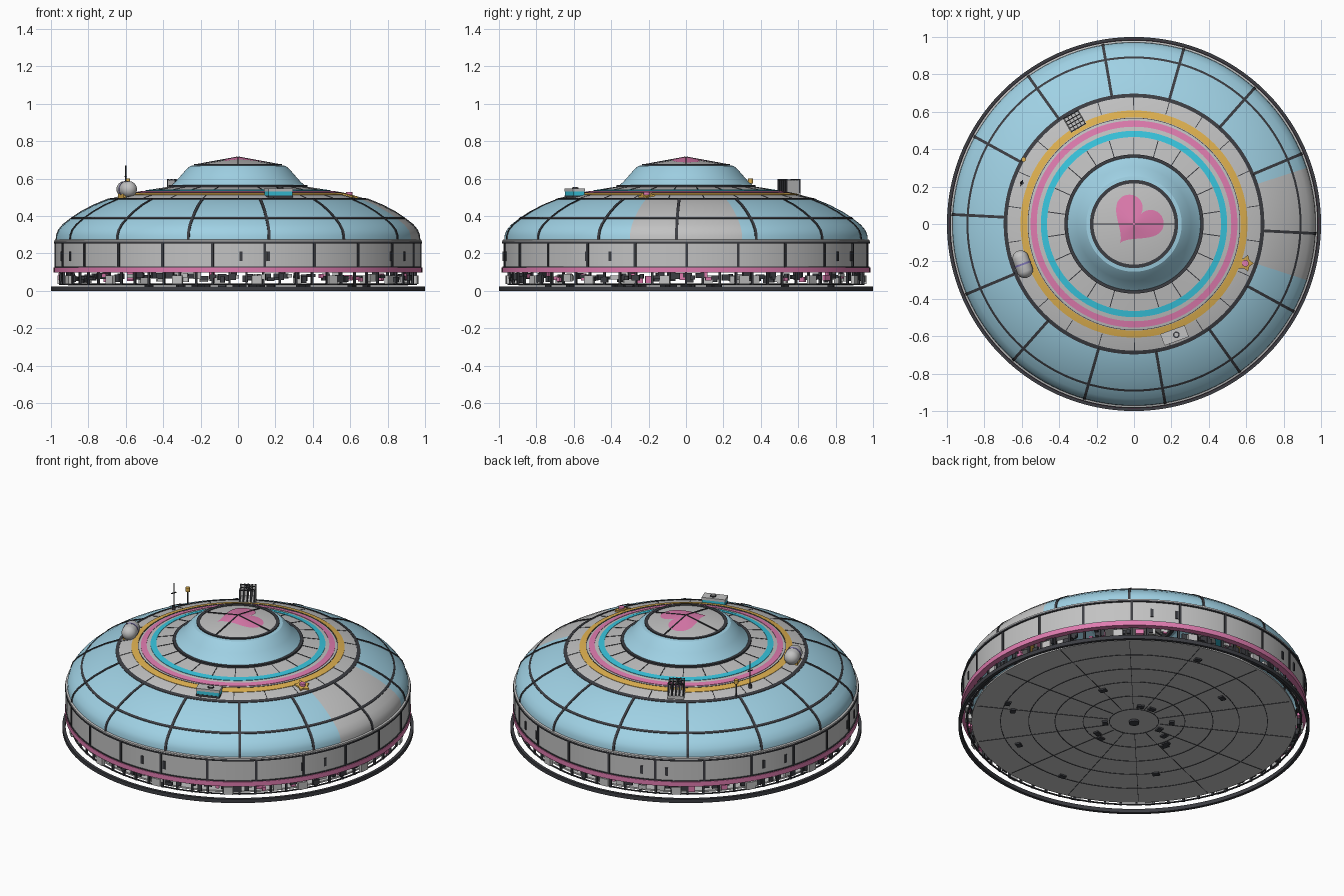
import bpy, bmesh, math, random
from math import sin, cos, pi, radians, hypot
from mathutils import Matrix, Vector

random.seed(4)
cube = bpy.data.objects.get("Cube")
if cube:
    bpy.data.objects.remove(cube)


def material(name, rgb):
    m = bpy.data.materials.new(name)
    m.use_nodes = True
    m.diffuse_color = (*rgb, 1)
    m.node_tree.nodes["Principled BSDF"].inputs["Base Color"].default_value = (*rgb, 1)
    return m


BLUE = material("sky blue", (0.35, 0.64, 0.78))
GREY = material("light grey", (0.54, 0.54, 0.54))
DARK = material("dark trim", (0.045, 0.047, 0.055))
PINK = material("pink", (0.74, 0.20, 0.43))
YELLOW = material("golden yellow", (0.74, 0.44, 0.08))
CYAN = material("cyan", (0.04, 0.56, 0.73))
PURPLE = material("soft purple", (0.22, 0.19, 0.48))


def finish(name, bm, mats, smooth=True):
    bmesh.ops.recalc_face_normals(bm, faces=bm.faces)
    mesh = bpy.data.meshes.new(name)
    bm.to_mesh(mesh)
    bm.free()
    for m in mats:
        mesh.materials.append(m)
    ob = bpy.data.objects.new(name, mesh)
    bpy.context.collection.objects.link(ob)
    if smooth:
        bpy.ops.object.select_all(action='DESELECT')
        ob.select_set(True)
        bpy.context.view_layer.objects.active = ob
        bpy.ops.object.shade_smooth_by_angle(angle=radians(30))


def lathe(name, profile, mats, closed=False, rule=None, segs=120):
    """Spin (radius, height) points; rule picks a material from face centre."""
    bm = bmesh.new()
    rings = [[bm.verts.new((r * cos(2 * pi * i / segs), r * sin(2 * pi * i / segs), z))
              for i in range(segs)] for r, z in profile]
    pairs = list(zip(rings, rings[1:] + rings[:1]))
    for a, b in pairs if closed else pairs[:-1]:
        for i in range(segs):
            j = (i + 1) % segs
            f = bm.faces.new((a[i], a[j], b[j], b[i]))
            if rule:
                f.material_index = rule(f.calc_center_median())
    bmesh.ops.remove_doubles(bm, verts=bm.verts, dist=1e-5)
    finish(name, bm, mats)


def hoop(name, r0, r1, z0, z1, mat):
    lathe(name, [(r0, z0), (r1, z0), (r1, z1), (r0, z1)], [mat], closed=True)


def paint(verts, mat):
    for f in {f for v in verts for f in v.link_faces}:
        f.material_index = mat


def add_box(bm, az, r, z, size, mat=0, side=0):
    """Box with size (radial, tangential, height), centred at polar position."""
    m = Matrix.Rotation(radians(az), 4, 'Z') @ Matrix.Translation((r, side, z)) \
        @ Matrix.Diagonal((*size, 1))
    paint(bmesh.ops.create_cube(bm, size=1, matrix=m)["verts"], mat)


def add_rod(bm, x, y, z0, z1, r, mat=0):
    paint(bmesh.ops.create_cone(bm, cap_ends=True, segments=12, radius1=r, radius2=r, depth=z1 - z0,
                                matrix=Matrix.Translation((x, y, (z0 + z1) / 2)))["verts"], mat)


# Dome shell with a grey panel on the left side
DOME = [(0.972, 0.27), (0.97, 0.297), (0.96, 0.324), (0.935, 0.354), (0.89, 0.389),
        (0.84, 0.422), (0.77, 0.459), (0.69, 0.491), (0.58, 0.52), (0.46, 0.541), (0.36, 0.557)]


def height(r):
    for (ra, za), (rb, zb) in zip(DOME, DOME[1:]):
        if rb <= r <= ra:
            return za + (zb - za) * (ra - r) / (ra - rb)
    return DOME[-1][1]


def dome_rule(c):
    side_panel = abs(math.atan2(c.y, c.x)) < radians(18)
    return 1 if hypot(c.x, c.y) < 0.69 or side_panel else 0


lathe("dome_shell", DOME, [BLUE, GREY], rule=dome_rule)


# Painted stripes and dark seams that follow the dome
def dome_band(name, r0, r1, mat, lift=0.0025):
    top = [(r, height(r) + lift) for r in (r1, (r0 + r1) / 2, r0)]
    lathe(name, top + [(r, z - 0.007) for r, z in reversed(top)], [mat], closed=True)


for name, r0, r1, mat in (("yellow_stripe", 0.57, 0.607, YELLOW), ("pink_stripe", 0.52, 0.553, PINK),
                          ("cyan_stripe", 0.465, 0.498, CYAN), ("outer_seam", 0.885, 0.896, DARK),
                          ("shoulder_seam", 0.677, 0.697, DARK), ("inner_seam", 0.565, 0.568, DARK)):
    dome_band(name, r0, r1, mat)


def ribs(name, count, start, profile, width, lift=0.004):
    """Thin radial strips raised a little above a profile."""
    bm = bmesh.new()
    for k in range(count):
        rot = Matrix.Rotation(radians(start) + 2 * pi * k / count, 3, 'Z')
        rows = []
        for i, (r, z) in enumerate(profile):
            a, b = profile[max(i - 1, 0)], profile[min(i + 1, len(profile) - 1)]
            t = Vector((b[0] - a[0], b[1] - a[1])).normalized()
            p = Vector((r + t.y * lift, 0, z - t.x * lift))
            q = Vector((r - t.y * lift, 0, z + t.x * lift))
            w = Vector((0, width / 2, 0))
            rows.append([bm.verts.new(rot @ v) for v in (p - w, p + w, q + w, q - w)])
        for a, b in zip(rows, rows[1:]):
            for i in range(4):
                bm.faces.new((a[i], a[i - 1], b[i - 1], b[i]))
        bm.faces.new(rows[0])
        bm.faces.new(rows[-1])
    finish(name, bm, [DARK], smooth=False)


ribs("dome_ribs", 14, -3, DOME[:8], 0.015)
ribs("deck_seams", 22, -8, [(r, height(r)) for r in (0.463, 0.41, 0.37)], 0.005, 0.002)
ribs("deck_outer_seams", 22, -8, [(r, height(r)) for r in (0.68, 0.64, 0.61)], 0.004, 0.0015)

# Upper cap, its rims and the shallow roof
lathe("upper_cap", [(0.362, 0.56), (0.335, 0.583), (0.305, 0.617), (0.275, 0.651), (0.255, 0.668),
                    (0.23, 0.672)], [BLUE])
hoop("cap_lower_rim", 0.345, 0.372, 0.55, 0.566, DARK)
hoop("cap_upper_rim", 0.217, 0.236, 0.662, 0.677, DARK)
ROOF_R, ROOF_Z, ROOF_RISE = 0.222, 0.673, 0.04
lathe("roof", [(ROOF_R, ROOF_Z), (0, ROOF_Z + ROOF_RISE)], [GREY])
ribs("roof_seams", 4, 0, [(ROOF_R, ROOF_Z), (0.004, ROOF_Z + ROOF_RISE)], 0.007, 0.005)

# Heart painted on the roof
bm = bmesh.new()
tilt = radians(54)
outline = []
for i in range(64):
    t = 2 * pi * i / 64
    u = 16 * sin(t) ** 3 * 0.0088
    v = (13 * cos(t) - 5 * cos(2 * t) - 2 * cos(3 * t) - cos(4 * t)) * 0.0088
    outline.append((0.012 + u * sin(tilt) + v * cos(tilt), 0.018 - u * cos(tilt) + v * sin(tilt)))
loops = []
for s in (1, 0.75, 0.5, 0.25, 0.02):
    loops.append([bm.verts.new((x * s, y * s, ROOF_Z + 0.003 + ROOF_RISE * (1 - hypot(x, y) * s / ROOF_R)))
                  for x, y in outline])
for a, b in zip(loops, loops[1:]):
    for i in range(64):
        bm.faces.new((a[i - 1], a[i], b[i], b[i - 1]))
bm.faces.new(loops[-1])
finish("roof_heart", bm, [PINK])

# Outer wall with trims, seams and slots
lathe("wall", [(0.955, 0.105), (0.976, 0.105), (0.976, 0.255), (0.982, 0.258), (0.982, 0.272),
               (0.965, 0.277)], [GREY])
hoop("wall_top_trim", 0.96, 0.985, 0.254, 0.263, DARK)
hoop("pink_band", 0.95, 0.986, 0.097, 0.126, PINK)
hoop("band_edge", 0.95, 0.982, 0.126, 0.131, DARK)
bm = bmesh.new()
for k in range(22):
    add_box(bm, -98 + k * 360 / 22, 0.976, 0.19, (0.012, 0.013, 0.13))
for az in (-89, -33, 56, 110, 152, 195):
    for step in (0, 8.5):
        add_box(bm, az + step, 0.977, 0.185, (0.008, 0.016, 0.05))
finish("wall_seams_and_slots", bm, [DARK], smooth=False)

# Ground ring and low floor
hoop("ground_ring", 0.982, 1.0, 0, 0.024, DARK)
lathe("floor", [(0, 0.032), (0.925, 0.032), (0.925, 0.042), (0, 0.042)], [GREY])
for i, r in enumerate((0.14, 0.29, 0.45, 0.6, 0.76)):
    hoop("floor_seam_%d" % (i + 1), r - 0.002, r + 0.002, 0.03, 0.034, DARK)
bm = bmesh.new()
for k in range(14):
    add_box(bm, -3 + k * 360 / 14, 0.53, 0.032, (0.76, 0.003, 0.004))
for k in range(18):
    add_box(bm, random.uniform(0, 360), random.uniform(0.1, 0.85), 0.029, (0.03, 0.04, 0.012))
add_rod(bm, 0, 0, 0.02, 0.034, 0.03)
finish("floor_fittings", bm, [DARK], smooth=False)

# Machinery and posts under the wall
bm = bmesh.new()
for k in range(66):
    az = k * 360 / 66
    add_box(bm, az, 0.95, 0.068, (0.012, 0.012, 0.075))
    for n in range(2):
        add_box(bm, az + random.uniform(0, 5), random.uniform(0.925, 0.955), random.uniform(0.06, 0.085),
                (0.016, random.uniform(0.02, 0.05), random.uniform(0.015, 0.04)),
                random.choice((0, 0, 0, 0, 1, 2)))
for k in range(14):
    add_box(bm, -84 + k * 360 / 14, 0.958, 0.06, (0.02, 0.055, 0.045), 1)
finish("under_machinery", bm, [DARK, GREY, PINK], smooth=False)
hoop("under_rail", 0.945, 0.955, 0.032, 0.037, DARK)

# Storage tank: capsule with a coloured strap, lying along the tangent
bm = bmesh.new()
place = Matrix.Translation((-0.595, -0.215, 0.543)) @ Matrix.Rotation(radians(200), 4, 'Z') \
    @ Matrix.Rotation(pi / 2, 4, 'X')
bmesh.ops.create_uvsphere(bm, u_segments=24, v_segments=16, radius=0.044)
for v in bm.verts:
    v.co.z += 0.032 * ((v.co.z > 0.001) - (v.co.z < -0.001))
bmesh.ops.transform(bm, verts=bm.verts, matrix=place)
strap = bmesh.ops.create_cone(bm, segments=24, radius1=0.0455, radius2=0.0455, depth=0.01,
                              cap_ends=True, matrix=place)["verts"]
paint(strap, 2)
add_box(bm, 200, 0.632, 0.512, (0.07, 0.08, 0.03), 1)
finish("tank", bm, [GREY, YELLOW, PURPLE])

# Masts
bm = bmesh.new()
add_rod(bm, -0.60, 0.22, 0.50, 0.67, 0.003)
add_rod(bm, -0.60, 0.22, 0.50, 0.525, 0.01)
add_box(bm, 160, 0.639, 0.61, (0.005, 0.035, 0.005))
add_rod(bm, -0.59, 0.345, 0.49, 0.575, 0.005)
add_rod(bm, -0.59, 0.345, 0.575, 0.60, 0.013, 1)
finish("masts", bm, [DARK, YELLOW], smooth=False)

# Cooling rack: radial grey fins with dark end posts and cross bars
bm = bmesh.new()
az = 120
add_box(bm, az, 0.635, 0.512, (0.09, 0.095, 0.02), 1)
for i in range(5):
    side = (i - 2) * 0.021
    add_box(bm, az, 0.635, 0.555, (0.075, 0.005, 0.075), 1, side)
    for r in (0.595, 0.675):
        add_box(bm, az, r, 0.557, (0.008, 0.008, 0.08), 0, side)
for j in range(5):
    add_box(bm, az, 0.595 + j * 0.02, 0.592, (0.005, 0.09, 0.005))
finish("cooling_rack", bm, [DARK, GREY], smooth=False)

# Cooling unit with a fan
bm = bmesh.new()
az = -70
for z, h, grow, mat in ((0.505, 0.012, 0.004, 2), (0.521, 0.022, 0, 1), (0.54, 0.016, 0.004, 0)):
    add_box(bm, az, 0.634, z, (0.062 + grow, 0.135 + grow, h), mat)
p = Matrix.Rotation(radians(az), 3, 'Z') @ Vector((0.634, 0.01, 0))
add_rod(bm, p.x, p.y, 0.54, 0.553, 0.018, 2)
add_rod(bm, p.x, p.y, 0.55, 0.555, 0.011, 0)
finish("cooling_unit", bm, [GREY, CYAN, DARK], smooth=False)

# Star ornament with a pink centre, lying on the dome
bm = bmesh.new()
tips = []
for k in range(10):
    r = (0.046, 0.028)[k % 2]
    tips.append((0.595 + r * cos(k * pi / 5), -0.21 + r * sin(k * pi / 5)))
low, high = [[bm.verts.new((x, y, height(hypot(x, y)) + lift)) for x, y in tips] for lift in (-0.01, 0.009)]
hub = bm.verts.new((0.595, -0.21, height(hypot(0.595, 0.21)) + 0.011))
for i in range(10):
    bm.faces.new((low[i - 1], low[i], high[i], high[i - 1]))
    bm.faces.new((high[i - 1], high[i], hub))
add_rod(bm, 0.595, -0.21, 0.50, 0.528, 0.018, 1)
finish("star_ornament", bm, [YELLOW, PINK], smooth=False)
